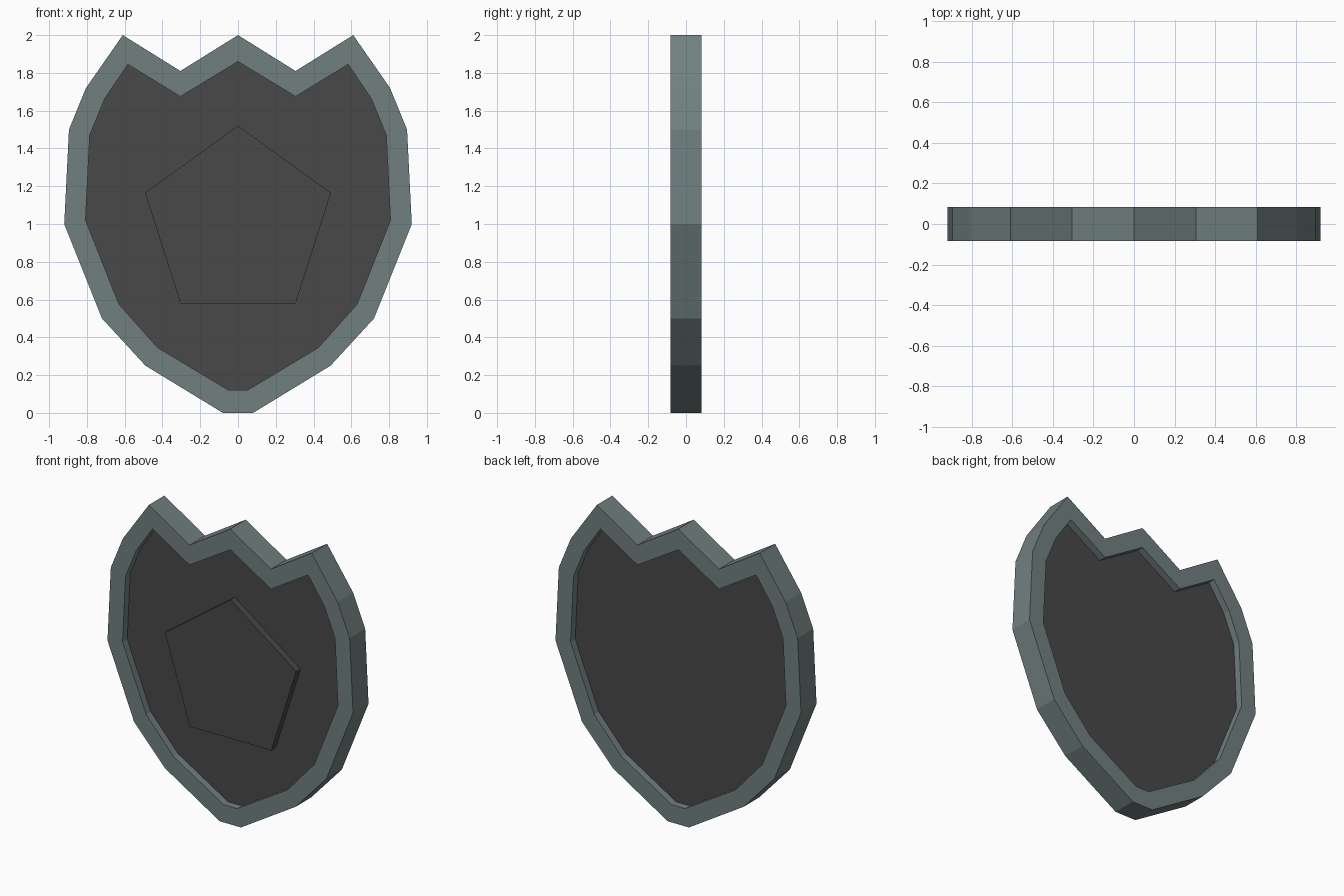
import bpy
import bmesh

cube = bpy.data.objects.get("Cube")
if cube:
    bpy.data.objects.remove(cube, do_unlink=True)


def make_material(name, color):
    mat = bpy.data.materials.new(name)
    mat.use_nodes = True
    mat.diffuse_color = color
    mat.node_tree.nodes["Principled BSDF"].inputs["Base Color"].default_value = color
    return mat


def mirrored(half):
    """Close a right-hand profile that runs from bottom to top centre."""
    return half + [(-x, z) for x, z in reversed(half) if x > 0]


def finish(name, bm, mat):
    bmesh.ops.recalc_face_normals(bm, faces=bm.faces)
    mesh = bpy.data.meshes.new(name)
    bm.to_mesh(mesh)
    bm.free()
    mesh.materials.append(mat)
    obj = bpy.data.objects.new(name, mesh)
    bpy.context.collection.objects.link(obj)
    return obj


def loop(bm, profile, y):
    return [bm.verts.new((x, y, z)) for x, z in profile]


def bridge(bm, a, b):
    for i in range(len(a)):
        j = (i + 1) % len(a)
        bm.faces.new((a[i], a[j], b[j], b[i]))


def prism(name, profile, y0, y1, mat):
    bm = bmesh.new()
    front, back = loop(bm, profile, y0), loop(bm, profile, y1)
    bridge(bm, front, back)
    bm.faces.new(front)
    bm.faces.new(back)
    return finish(name, bm, mat)


def frame(name, outer, inner, depth, mat):
    bm = bmesh.new()
    rings = [loop(bm, p, y) for p, y in
             ((outer, -depth), (outer, depth), (inner, depth), (inner, -depth))]
    for i in range(4):
        bridge(bm, rings[i], rings[(i + 1) % 4])
    return finish(name, bm, mat)


steel = make_material("grey_green_steel", (0.165, 0.215, 0.215, 1))
charcoal = make_material("charcoal", (0.065, 0.065, 0.065, 1))

outer = mirrored([(0.08, 0), (0.49, 0.25), (0.72, 0.5), (0.92, 1), (0.895, 1.5),
                  (0.805, 1.72), (0.61, 2), (0.305, 1.81), (0, 2)])
inner = mirrored([(0.05, 0.12), (0.425, 0.345), (0.63, 0.575), (0.807, 1.02),
                  (0.785, 1.47), (0.705, 1.665), (0.583, 1.845), (0.305, 1.675),
                  (0, 1.86)])
pentagon = mirrored([(0.305, 0.58), (0.492, 1.165), (0, 1.52)])

# Raised rim, recessed panel and the boss on the front
frame("shield_rim", outer, inner, 0.083, steel)
prism("shield_panel", inner, -0.033, 0.033, charcoal)
prism("pentagon_boss", pentagon, -0.08, -0.02, charcoal)
